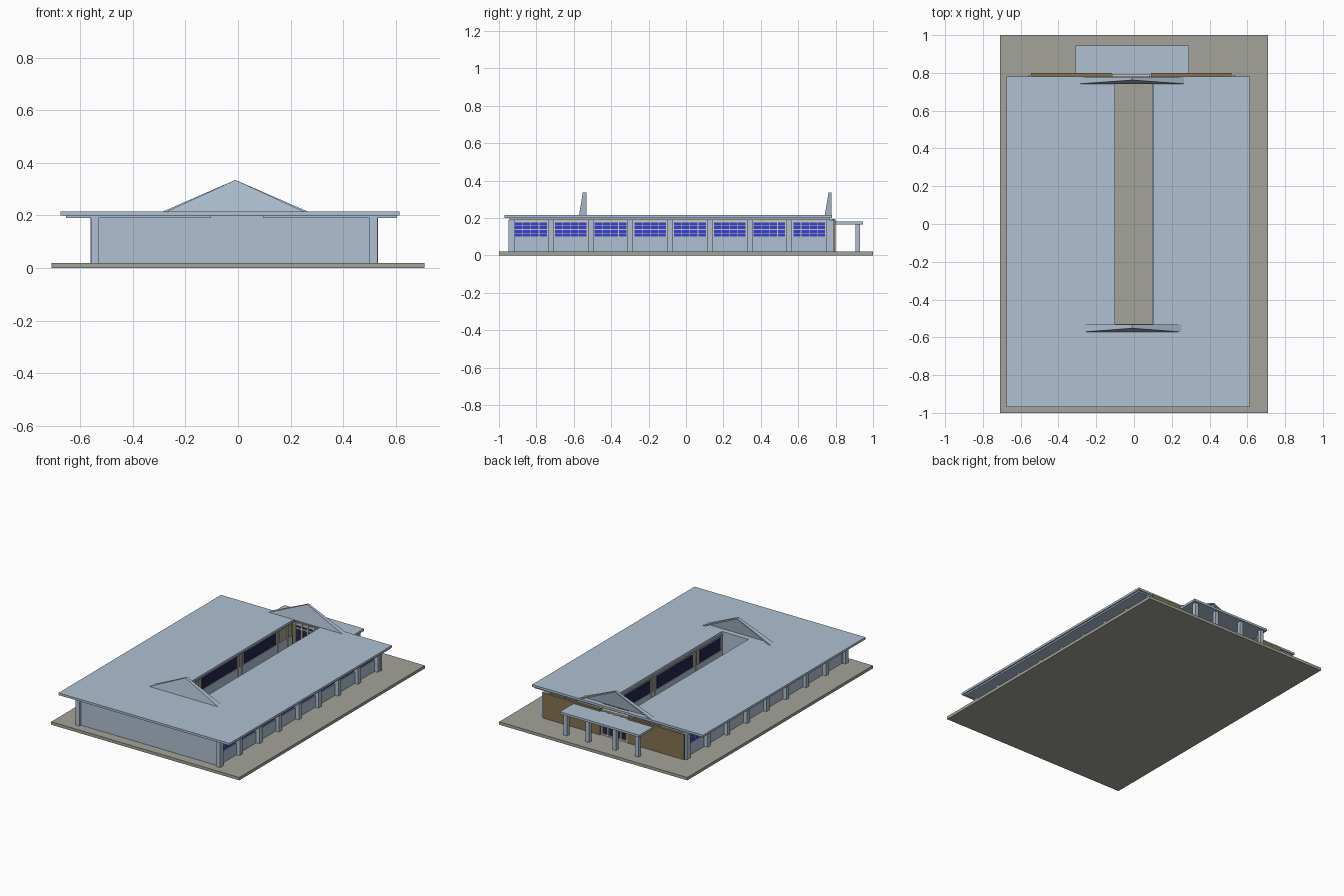
import bpy, bmesh

if "Cube" in bpy.data.objects:
    bpy.data.objects.remove(bpy.data.objects["Cube"])


def material(name, r, g, b):
    m = bpy.data.materials.new(name)
    m.diffuse_color = (r, g, b, 1)
    m.use_nodes = True
    m.node_tree.nodes["Principled BSDF"].inputs["Base Color"].default_value = m.diffuse_color
    return m


BLUE = material("pale_blue_paint", 0.43, 0.53, 0.645)
STONE = material("grey_stone", 0.37, 0.37, 0.32)
BROWN = material("brown_cladding", 0.23, 0.175, 0.085)
CREAM = material("cream_frame", 0.60, 0.58, 0.50)
GLASS = material("blue_glass", 0.035, 0.05, 0.62)
DARK = material("navy_glass", 0.018, 0.018, 0.075)

BOX_FACES = [(0, 2, 3, 1), (4, 5, 7, 6), (0, 1, 5, 4),
             (2, 6, 7, 3), (0, 4, 6, 2), (1, 3, 7, 5)]


def finish(name, bm, mat):
    bmesh.ops.recalc_face_normals(bm, faces=bm.faces)
    me = bpy.data.meshes.new(name)
    bm.to_mesh(me)
    bm.free()
    me.materials.append(mat)
    ob = bpy.data.objects.new(name, me)
    bpy.context.collection.objects.link(ob)
    return ob


def boxes(name, mat, items):
    """Each item is x0, x1, y0, y1, z0, z1."""
    bm = bmesh.new()
    for x0, x1, y0, y1, z0, z1 in items:
        v = [bm.verts.new((x, y, z)) for z in (z0, z1) for y in (y0, y1) for x in (x0, x1)]
        for f in BOX_FACES:
            bm.faces.new([v[i] for i in f])
    return finish(name, bm, mat)


def prism(bm, front, back):
    """Closed solid between two matching outlines."""
    a = [bm.verts.new(p) for p in front]
    b = [bm.verts.new(p) for p in back]
    n = len(a)
    bm.faces.new(a)
    bm.faces.new(b[::-1])
    for i in range(n):
        bm.faces.new((a[i], b[i], b[(i + 1) % n], a[(i + 1) % n]))


CX = -0.015                      # middle of the walls


def both_sides(items):
    """Mirror boxes across the wall centre line."""
    return items + [(2 * CX - b, 2 * CX - a, *rest) for a, b, *rest in items]


# Base slab
boxes("base_slab", STONE, [(-0.71, 0.71, -1, 1, 0, 0.02)])

# Flat roof around an open courtyard
bm = bmesh.new()
outer = [(-0.675, -0.97), (0.615, -0.97), (0.615, 0.78), (-0.675, 0.78)]
inner = [(-0.10, -0.53), (0.10, -0.53), (0.10, 0.755), (-0.10, 0.755)]
ring = {(k, z): [bm.verts.new((x, y, z)) for x, y in pts]
        for k, pts in (("o", outer), ("i", inner)) for z in (0.2, 0.215)}
loops = [ring["o", 0.2], ring["o", 0.215], ring["i", 0.215], ring["i", 0.2]]
for k in range(4):
    a, b = loops[k], loops[(k + 1) % 4]
    for i in range(4):
        j = (i + 1) % 4
        bm.faces.new((a[i], a[j], b[j], b[i]))
finish("roof", bm, BLUE)
boxes("roof_soffits", BLUE, [(-0.655, -0.105, -0.945, 0.77, 0.19, 0.2),
                             (0.095, 0.605, -0.945, 0.77, 0.19, 0.2)])

# Front wall and the wall closing the courtyard at the front
boxes("front_wall", BLUE, [(-0.54, 0.53, -0.935, -0.915, 0.02, 0.2)])
boxes("courtyard_front_wall", BLUE, [(-0.12, 0.11, -0.55, -0.535, 0.02, 0.2)])

# Outer side columns, sills, frames and window panes
STEP = 0.2125
col_y = [-0.935 + STEP * i for i in range(9)]
boxes("side_columns", BLUE, both_sides(
    [(0.50, 0.53, y - 0.015, y + 0.015, 0.02, 0.19) for y in col_y]))
boxes("side_sill_walls", BLUE, both_sides([(0.485, 0.505, -0.92, 0.78, 0.02, 0.098)]))
boxes("side_window_frames", CREAM, both_sides([(0.488, 0.5, -0.92, 0.78, 0.098, 0.19)]))
panes = []
for y in col_y[:-1]:
    for c in range(4):
        y0 = y + 0.021 + c * 0.0432
        for r in range(4):
            z0 = 0.101 + r * 0.0195
            panes.append((0.499, 0.502, y0, y0 + 0.040, z0, z0 + 0.0155))
boxes("side_window_panes", GLASS, both_sides(panes))

# Courtyard walls with long dark windows
boxes("courtyard_sill_walls", BLUE, both_sides([(0.098, 0.115, -0.54, 0.77, 0.02, 0.09)]))
boxes("courtyard_piers", STONE, both_sides([(0.1, 0.113, -0.54, 0.77, 0.09, 0.19)]))
spans = [(-0.51, -0.29), (-0.21, 0.17), (0.25, 0.59)]
boxes("courtyard_windows", DARK, both_sides(
    [(0.096, 0.101, a, b, 0.095, 0.178) for a, b in spans]))
boxes("courtyard_window_bars", CREAM, both_sides(
    [(0.095, 0.1, m - 0.005, m + 0.005, 0.02, 0.19)
     for m in (-0.25, 0.19, 0.23, 0.62, 0.72)]))

# Back walls, corner posts and entrance doors
boxes("back_walls", BROWN, both_sides([(0.09, 0.515, 0.782, 0.80, 0.02, 0.192)]))
boxes("back_corner_posts", BLUE, both_sides([(0.51, 0.532, 0.775, 0.79, 0.02, 0.19)]))
boxes("entrance_frame", CREAM,
      [(x - 0.006, x + 0.006, 0.77, 0.795, 0.02, 0.19) for x in (-0.11, -0.063, -0.015, 0.033, 0.08)]
      + [(-0.115, 0.085, 0.772, 0.793, z, z + 0.01) for z in (0.02, 0.14, 0.185)])
boxes("entrance_glass", DARK, [(-0.11, 0.08, 0.78, 0.786, 0.02, 0.19)])

# Entrance canopy on four posts
boxes("canopy_roof", BLUE, [(-0.31, 0.29, 0.775, 0.945, 0.165, 0.18)])
boxes("canopy_posts", BLUE, [(x - 0.013, x + 0.013, 0.905, 0.931, 0.02, 0.165)
                             for x in (-0.28, -0.11, 0.093, 0.26)])


# Leaning gable screens, open at the back, with a sloping rim
def gable(name, cx, half, y_foot, y_top, y_back):
    z0, z1, t = 0.213, 0.335, 0.009
    bm = bmesh.new()
    tri = [(cx - half, y_foot, z0), (cx + half, y_foot, z0), (cx, y_top, z1)]
    prism(bm, tri, [(x, y + 0.006, z) for x, y, z in tri])
    for s in (-1, 1):
        foot = cx + s * half
        edge = [(foot, y_foot, z0), (cx, y_top, z1), (cx, y_top, z1 - t),
                (foot - s * t * 2.2, y_foot, z0)]
        prism(bm, edge, [(x, y_back, z) for x, y, z in edge])
    finish(name, bm, BLUE)


gable("back_gable", -0.01, 0.28, 0.742, 0.762, 0.777)
gable("front_gable", -0.01, 0.265, -0.572, -0.552, -0.533)
